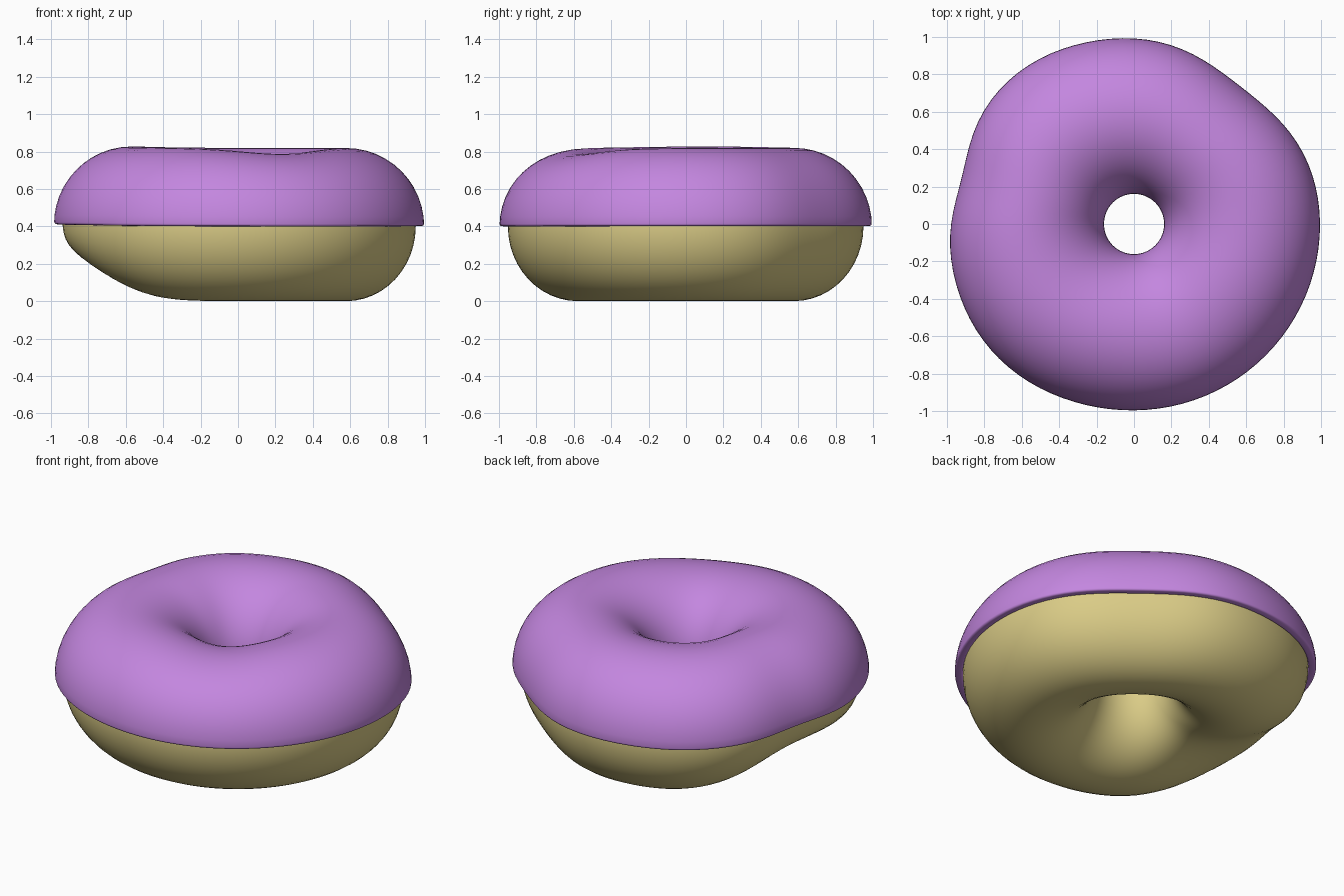
import bpy
from math import sin, cos, pi, exp, radians

if "Cube" in bpy.data.objects:
    bpy.data.objects.remove(bpy.data.objects["Cube"])

R, M, MID = 0.578, 0.373, 0.40          # ring radius, tube radius, mid height
N_RING, N_TUBE, ICING = 96, 48, 0.045


def bump(angle, centre, width):
    """Smooth falloff around an angle, in degrees."""
    d = (angle - centre + 180) % 360 - 180
    return exp(-(d / width) ** 2)


def dough_point(theta, phi):
    """Point on the hand-shaped ring; theta runs round the ring, phi round the tube."""
    t, p = theta, phi
    th, ph = radians(t), radians(p)
    outer = (1 + cos(ph)) / 2
    r = R + M * cos(ph)
    z = MID + (0.374 if sin(ph) > 0 else 0.40) * sin(ph)
    # uneven outline
    r += outer * (-0.065 * bump(t, 52, 24) - 0.04 * bump(t, 165, 16)
                  + 0.025 * bump(t, 222, 28) + 0.025 * bump(t, 128, 24))
    # dent under the left side
    dent = bump(t, 180, 34) * bump(p, -75, 55)
    z += 0.15 * dent
    r -= 0.03 * dent
    # slight dip and swell on top
    z += bump(p, 90, 55) * (0.008 * bump(t, 170, 45) - 0.032 * bump(t, 293, 30))
    # icing edge sags a little on the left
    z -= 0.012 * bump(t, 190, 20) * bump(p, 0, 25)
    return r * cos(th), r * sin(th), z


def make_ring(name, phis, closed, colour):
    n = len(phis)
    verts = [dough_point(360 * i / N_RING, p) for i in range(N_RING) for p in phis]
    faces = []
    for i in range(N_RING):
        a, b = i * n, (i + 1) % N_RING * n
        for j in range(n if closed else n - 1):
            k = (j + 1) % n
            faces.append((a + j, b + j, b + k, a + k))
    mesh = bpy.data.meshes.new(name)
    mesh.from_pydata(verts, [], faces)
    mesh.shade_smooth()
    mat = bpy.data.materials.new(name + "_colour")
    mat.diffuse_color = colour
    mat.use_nodes = True
    mat.node_tree.nodes["Principled BSDF"].inputs["Base Color"].default_value = mat.diffuse_color
    mesh.materials.append(mat)
    obj = bpy.data.objects.new(name, mesh)
    bpy.context.collection.objects.link(obj)
    return obj


# dough ring
make_ring("dough", [360 * j / N_TUBE - 180 for j in range(N_TUBE)], True,
          (0.70, 0.60, 0.24, 1))

# icing shell over the upper half
half = N_TUBE // 2
icing = make_ring("icing", [180 * j / half for j in range(half + 1)], False,
                  (0.55, 0.24, 0.74, 1))
shell = icing.modifiers.new("shell", 'SOLIDIFY')
shell.thickness = ICING
shell.offset = 1
rim = icing.modifiers.new("soft_rim", 'BEVEL')
rim.width = 0.012
rim.segments = 3
rim.limit_method = 'ANGLE'
rim.angle_limit = radians(50)
